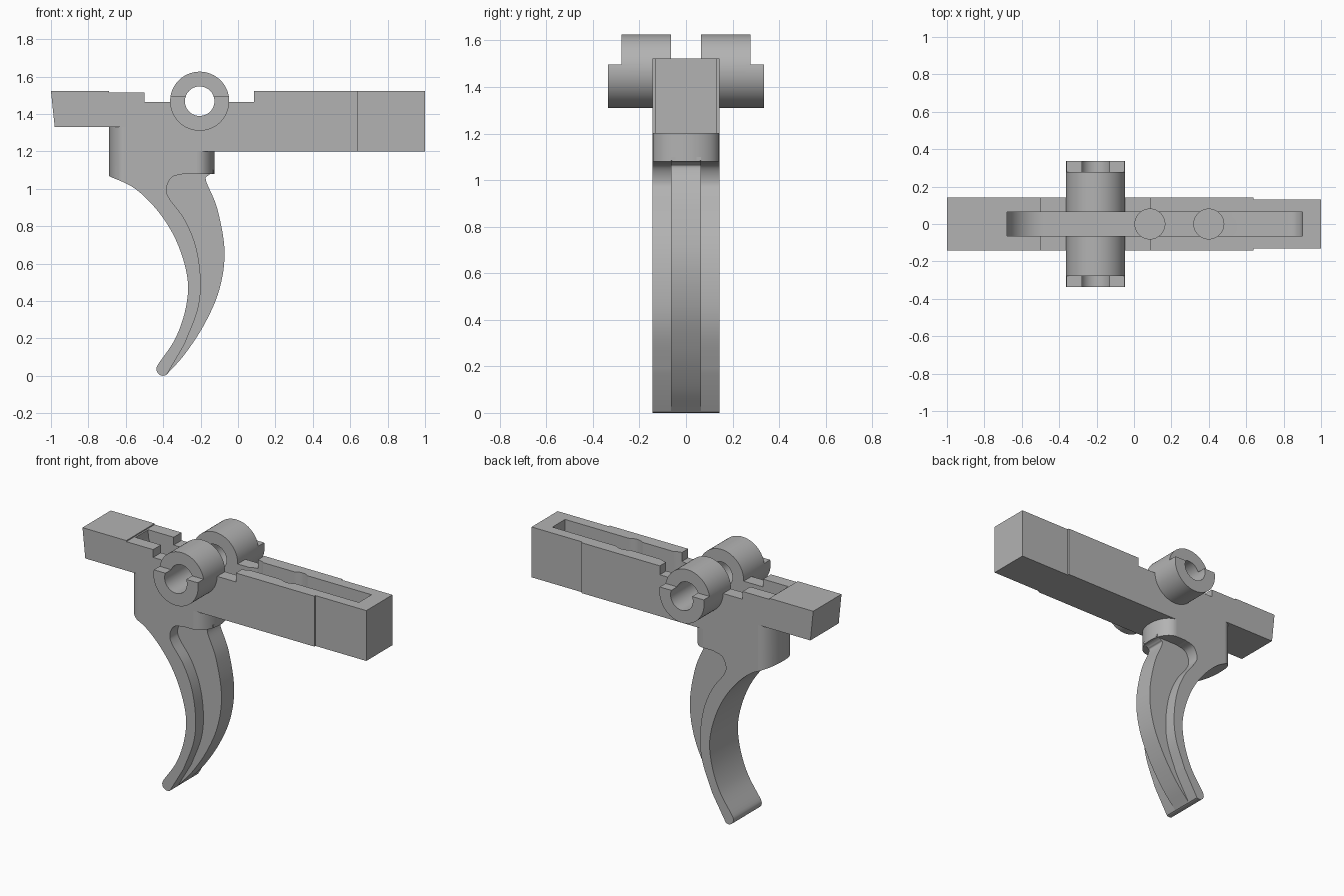
import bpy, bmesh
from math import sin, cos, pi, radians
from mathutils import Vector

cube = bpy.data.objects.get("Cube")
if cube:
    bpy.data.objects.remove(cube, do_unlink=True)

steel = bpy.data.materials.new("plain_grey")
steel.use_nodes = True
GREY = (0.45, 0.45, 0.45, 1)
steel.diffuse_color = GREY
steel.node_tree.nodes["Principled BSDF"].inputs["Base Color"].default_value = GREY

HALF = 0.143          # half thickness of the body
SLOT = 0.064          # half width of the slot and the web
PIVOT = (-0.205, 1.468)


def prism(name, pts, lo, hi, axis="y"):
    """Extrude a closed outline: (x, z) along y, or (x, y) along z."""
    place = (lambda p, t: (p[0], t, p[1])) if axis == "y" else (lambda p, t: (p[0], p[1], t))
    bm = bmesh.new()
    face = bm.faces.new([bm.verts.new(place(p, lo)) for p in pts])
    ext = bmesh.ops.extrude_face_region(bm, geom=[face])
    step = Vector(place((0, 0), hi - lo))
    bmesh.ops.translate(bm, vec=step, verts=[v for v in ext["geom"] if isinstance(v, bmesh.types.BMVert)])
    bmesh.ops.recalc_face_normals(bm, faces=bm.faces)
    mesh = bpy.data.meshes.new(name)
    bm.to_mesh(mesh)
    bm.free()
    obj = bpy.data.objects.new(name, mesh)
    bpy.context.collection.objects.link(obj)
    mesh.materials.append(steel)
    return obj


def combine(target, other, operation):
    """Apply one boolean and drop its helper."""
    other.hide_render = True
    mod = target.modifiers.new("cut", "BOOLEAN")
    mod.operation, mod.solver, mod.object = operation, "EXACT", other
    bpy.context.view_layer.objects.active = target
    bpy.ops.object.modifier_apply(modifier=mod.name)
    bpy.data.objects.remove(other, do_unlink=True)


def arc(cx, cy, rx, ry, start, end, n=24):
    angles = [radians(start + (end - start) * i / n) for i in range(n + 1)]
    return [(cx + rx * cos(a), cy + ry * sin(a)) for a in angles]


def circle(cx, cy, r, n=64):
    return arc(cx, cy, r, r, 0, 360, n)[:-1]


def box(x0, x1, z0, z1):
    return [(x0, z0), (x1, z0), (x1, z1), (x0, z1)]


def spline(points, n=8):
    """Smooth curve through the points."""
    p = [Vector(q) for q in points]
    p = [2 * p[0] - p[1]] + p + [2 * p[-1] - p[-2]]
    out = []
    for a, b, c, d in zip(p, p[1:], p[2:], p[3:]):
        for i in range(n):
            t = i / n
            out.append(tuple(0.5 * (2 * b + (c - a) * t + (2 * a - 5 * b + 4 * c - d) * t * t
                                    + (3 * b - a - 3 * c + d) * t ** 3)))
    return out + [tuple(p[-2])]


# Long bar with a stepped top and a raised nose
body = prism("body", [(-1, 1.522), (-0.69, 1.522), (-0.69, 1.515), (-0.5, 1.515),
                      (-0.5, 1.465), (0.085, 1.465), (0.085, 1.522), (0.64, 1.522),
                      (0.64, 1.2), (-0.6, 1.2), (-0.6, 1.33), (-0.98, 1.33)], -HALF, HALF)
combine(body, prism("tail", box(0.55, 1, 1.2, 1.522), -0.132, 0.132), "UNION")

# Pivot hub with half-cut ends
combine(body, prism("hub", circle(*PIVOT, 0.158), -0.336, 0.336), "UNION")
for lo, hi in ((-0.4, -0.277), (0.277, 0.4)):
    combine(body, prism("end_cut", box(-0.5, 0.1, 1.497, 1.8), lo, hi), "DIFFERENCE")

# Lengthwise slot, spring pockets and pivot bore
slot = ([(-0.68, 1.8)] + arc(-0.48, 1.5, 0.2, 0.2, 180, 270)
        + arc(0.82, 1.38, 0.08, 0.08, 270, 360) + [(0.9, 1.8)])
combine(body, prism("slot", slot, -SLOT, SLOT), "DIFFERENCE")
for x in (0.085, 0.4):
    combine(body, prism("pocket", circle(x, 0, 0.08, 48), 1.25, 1.8, "z"), "DIFFERENCE")
combine(body, prism("bore", circle(*PIVOT, 0.079), -0.5, 0.5), "DIFFERENCE")

# Curved lever: wide flange on the concave side
front_curve = spline([(-0.69, 1.068), (-0.55, 1.0), (-0.42, 0.87), (-0.325, 0.71),
                      (-0.27, 0.52), (-0.28, 0.36), (-0.335, 0.2), (-0.428, 0.06)])
tip = arc(-0.4, 0.036, 0.036, 0.036, 160, 300, 12)
inner_curve = spline([(-0.285, 0.17), (-0.215, 0.355), (-0.2, 0.515), (-0.225, 0.69),
                      (-0.285, 0.835), (-0.365, 0.945), (-0.382, 1.0), (-0.355, 1.06),
                      (-0.29, 1.08)])
lever = prism("lever_flange", [(-0.69, 1.33)] + front_curve + tip + inner_curve
              + [(-0.22, 1.08), (-0.22, 1.2), (-0.6, 1.2), (-0.6, 1.33)], -HALF, HALF)
rounding = arc(-0.6, 0, 0.09, HALF + 0.001, 90, 270) + [(0.2, -0.2), (0.2, 0.2)]
combine(lever, prism("rounding", rounding, -0.1, 1.5, "z"), "INTERSECT")

# Rounded back end of the boss under the bar
boss = prism("boss_end", arc(-0.22, 0, 0.095, HALF, -90, 90), 1.08, 1.2, "z")

# Narrow web on the convex side
outer_curve = spline([(-0.13, 1.085), (-0.16, 1.07), (-0.17, 1.04), (-0.11, 0.89),
                      (-0.072, 0.665), (-0.1, 0.46), (-0.18, 0.275), (-0.285, 0.115),
                      (-0.382, 0.006)])
inside = [(x - 0.02, z) for x, z in inner_curve]
web = prism("lever_web", outer_curve + [(-0.4, 0.03)] + inside + [(-0.3, 1.1), (-0.13, 1.1)],
            -SLOT, SLOT)

# Smooth curved faces, keep edges sharp
bpy.ops.object.select_all(action="DESELECT")
for obj in (body, lever, boss, web):
    obj.select_set(True)
bpy.context.view_layer.objects.active = body
bpy.ops.object.shade_smooth_by_angle(angle=radians(25))
